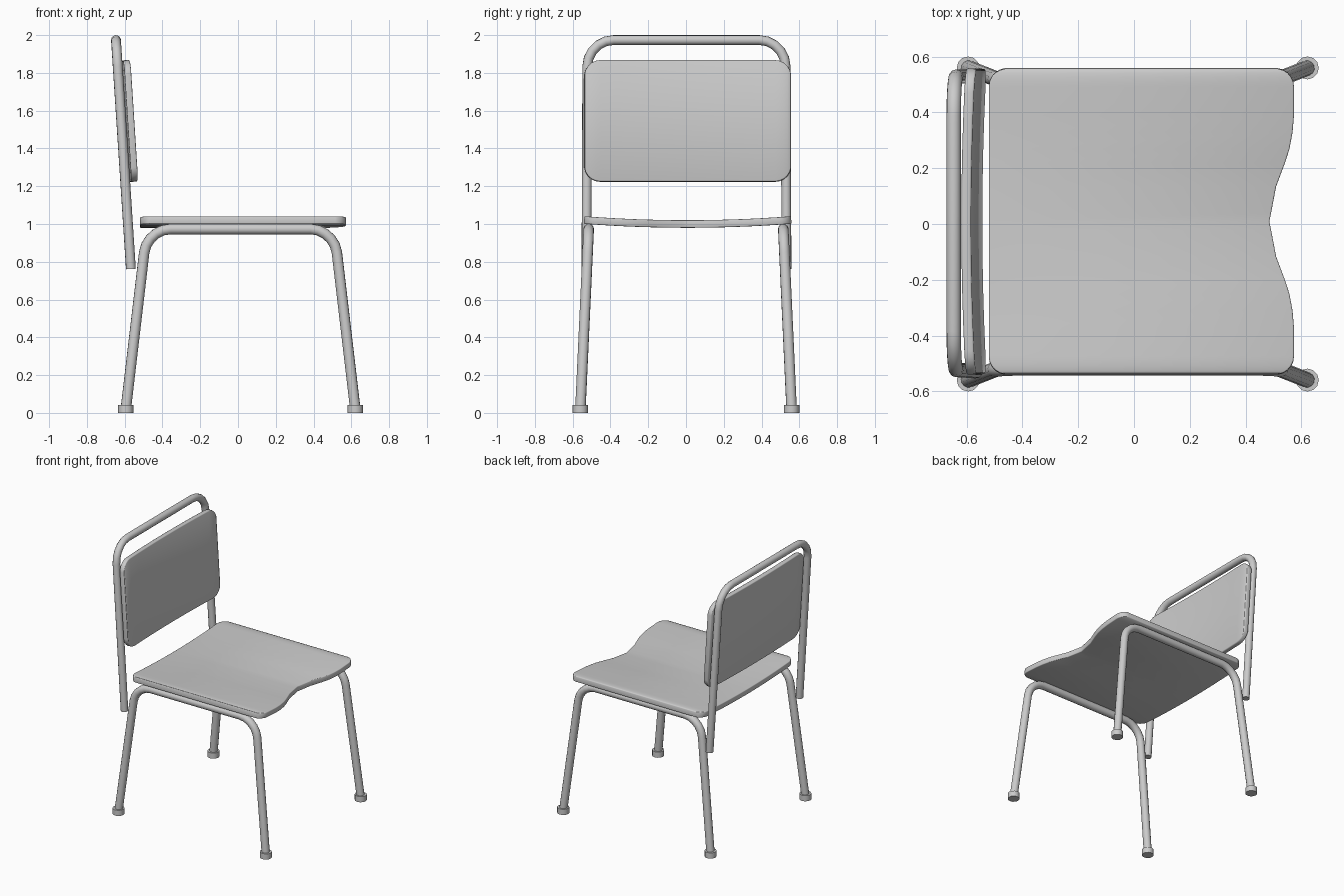
import bpy, math
from mathutils import Vector

if "Cube" in bpy.data.objects:
    bpy.data.objects.remove(bpy.data.objects["Cube"])

HALF_W = 0.547   # half width of seat and backrest
Y_MID = 0.009    # panels sit slightly off the centre line


def smooth(obj, angle=40):
    bpy.ops.object.select_all(action='DESELECT')
    obj.select_set(True)
    bpy.context.view_layer.objects.active = obj
    bpy.ops.object.shade_smooth_by_angle(angle=math.radians(angle))


def rounded(points, reach, steps=5):
    """Polyline with its inner corners replaced by curved bends."""
    pts = [Vector(p) for p in points]
    out = [pts[0]]
    for a, b, c in zip(pts, pts[1:], pts[2:]):
        s, e = b + (a - b).normalized() * reach, b + (c - b).normalized() * reach
        k1, k2 = s.lerp(b, 0.55), e.lerp(b, 0.55)
        for i in range(steps + 1):
            t = i / steps
            u = 1 - t
            out.append(s * u**3 + k1 * 3 * u * u * t + k2 * 3 * u * t * t + e * t**3)
    return out + [pts[-1]]


def tube(name, path, radius):
    cu = bpy.data.curves.new(name, 'CURVE')
    cu.dimensions = '3D'
    cu.bevel_depth = radius
    cu.bevel_resolution = 4
    cu.use_fill_caps = True
    sp = cu.splines.new('POLY')
    sp.points.add(len(path) - 1)
    for p, co in zip(sp.points, path):
        p.co = (*co, 1)
    obj = bpy.data.objects.new(name, cu)
    bpy.context.collection.objects.link(obj)
    bpy.ops.object.select_all(action='DESELECT')
    obj.select_set(True)
    bpy.context.view_layer.objects.active = obj
    bpy.ops.object.convert(target='MESH')
    smooth(bpy.context.object, 50)


def panel(name, half, place, thickness, offset):
    """Bent board from (y, low, high) stations, mirrored across y."""
    stations = [(-y, lo, hi) for y, lo, hi in reversed(half) if y > 0] + half
    verts, faces = [], []
    for y, lo, hi in stations:
        verts += [place(lo, y), place(hi, y)]
    for i in range(0, len(verts) - 2, 2):
        faces.append((i, i + 1, i + 3, i + 2))
    me = bpy.data.meshes.new(name)
    me.from_pydata(verts, [], faces)
    obj = bpy.data.objects.new(name, me)
    bpy.context.collection.objects.link(obj)
    so = obj.modifiers.new("thickness", 'SOLIDIFY')
    so.thickness, so.offset = thickness, offset
    be = obj.modifiers.new("soft_rim", 'BEVEL')
    be.width, be.segments = 0.007, 2
    be.limit_method, be.angle_limit = 'ANGLE', math.radians(50)
    smooth(obj)


def corner_steps(r, n=5):
    """(y, inset) pairs going round a corner of radius r."""
    return [(HALF_W - r + r * math.sin(a), r - r * math.cos(a))
            for a in (math.radians(i * 84 / n) for i in range(n + 1))]


# Seat: dished across its width, scalloped front edge
front = [(0, .485), (.03, .491), (.125, .509), (.21, .541), (.26, .557),
         (.32, .568), (.38, .573)]
seat = [(y, -0.52, x) for y, x in front]
seat += [(y, -0.52 + d, 0.573 - d) for y, d in corner_steps(0.065)]
panel("seat", seat,
      lambda x, y: (x, y + Y_MID, 1.02 + 0.021 * (y / HALF_W) ** 2), 0.04, -1)

# Backrest: leaning and gently bowed
back = [(y, 1.225, 1.868) for y in (0, .12, .24, .36)]
back += [(y, 1.225 + d, 1.868 - d) for y, d in corner_steps(0.085)]
panel("backrest", back,
      lambda z, y: (-0.528 - 0.064 * (z - 1.225) - 0.015 * (1 - (y / HALF_W) ** 2),
                    y + Y_MID, z), 0.035, 1)

# Backrest hoop
tube("back_frame", rounded([(-0.567, -0.527, 0.762), (-0.646, -0.522, 1.974),
                            (-0.646, 0.527, 1.974), (-0.567, 0.532, 0.762)], 0.14), 0.026)

# Side leg frames and their feet
for side, label in ((-1, "right"), (1, "left")):
    tube(f"{label}_leg_frame",
         rounded([(-0.594, side * 0.559, 0.02), (-0.482, side * 0.515, 0.973),
                  (0.509, side * 0.515, 0.973), (0.621, side * 0.559, 0.02)], 0.125), 0.028)
    for x, end in ((-0.594, "back"), (0.621, "front")):
        bpy.ops.mesh.primitive_cylinder_add(vertices=12, radius=0.041, depth=0.042,
                                            location=(x, side * 0.559, 0.021))
        foot = bpy.context.object
        foot.name = f"{label}_{end}_foot"
        smooth(foot)
